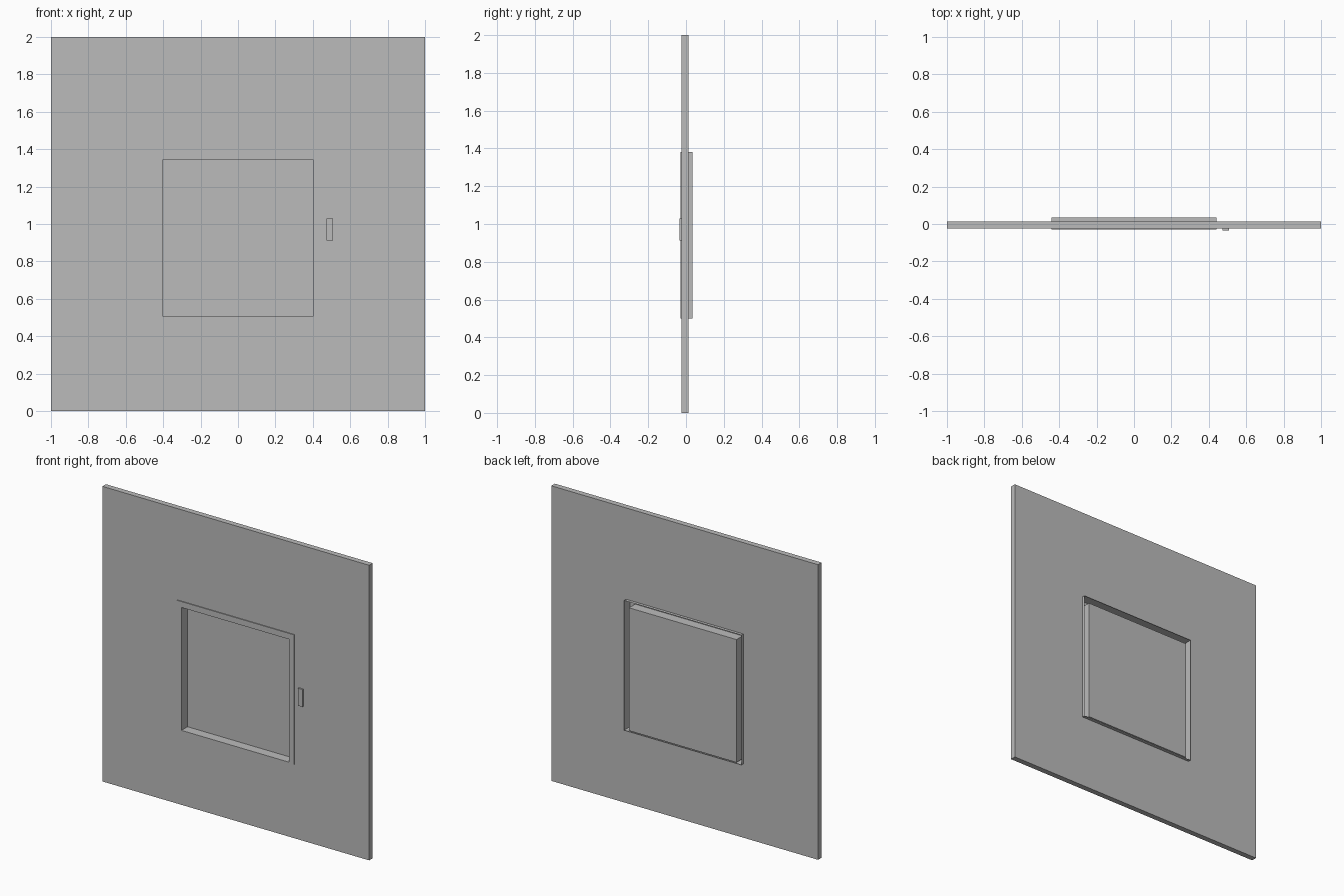
import bpy
import bmesh

cube = bpy.data.objects.get("Cube")
if cube:
    bpy.data.objects.remove(cube, do_unlink=True)

grey = bpy.data.materials.new("plain_grey")
grey.use_nodes = True
colour = (0.5, 0.5, 0.5, 1)
grey.diffuse_color = colour
grey.node_tree.nodes["Principled BSDF"].inputs["Base Color"].default_value = colour


def ring_part(name, rings, cap_start=False, cap_end=False):
    """Skin a series of (rectangle, depth) rings; a rectangle is left, right, bottom, top."""
    bm = bmesh.new()
    loops = []
    for (left, right, bottom, top), y in rings:
        corners = [(left, bottom), (right, bottom), (right, top), (left, top)]
        loops.append([bm.verts.new((x, y, z)) for x, z in corners])
    for a, b in zip(loops, loops[1:]):
        for i in range(4):
            j = (i + 1) % 4
            bm.faces.new((a[i], a[j], b[j], b[i]))
    if cap_start:
        bm.faces.new(loops[0])
    if cap_end:
        bm.faces.new(loops[-1][::-1])
    bmesh.ops.recalc_face_normals(bm, faces=bm.faces)
    mesh = bpy.data.meshes.new(name)
    bm.to_mesh(mesh)
    bm.free()
    mesh.materials.append(grey)
    obj = bpy.data.objects.new(name, mesh)
    bpy.context.collection.objects.link(obj)
    return obj


wall_rect = (-1, 1, 0, 2)
frame_rect = (-0.44, 0.44, 0.501, 1.381)
recess_rect = (-0.403, 0.403, 0.508, 1.341)
latch_rect = (0.473, 0.508, 0.912, 1.03)
wall_front, wall_back = -0.024, 0.014
frame_front, frame_back = -0.03, 0.035

# Wall slab with a square opening, lined by the frame
ring_part("wall_panel", [(frame_rect, wall_front), (wall_rect, wall_front),
                         (wall_rect, wall_back), (frame_rect, wall_back)])

# Hollow frame: outer sleeve, front rim, recess sides and back pane
ring_part("recessed_frame", [(frame_rect, frame_back), (frame_rect, frame_front),
                             (recess_rect, frame_front), (recess_rect, frame_back)],
          cap_end=True)

# Small plate beside the frame
ring_part("side_plate", [(latch_rect, -0.035), (latch_rect, wall_front)],
          cap_start=True, cap_end=True)
